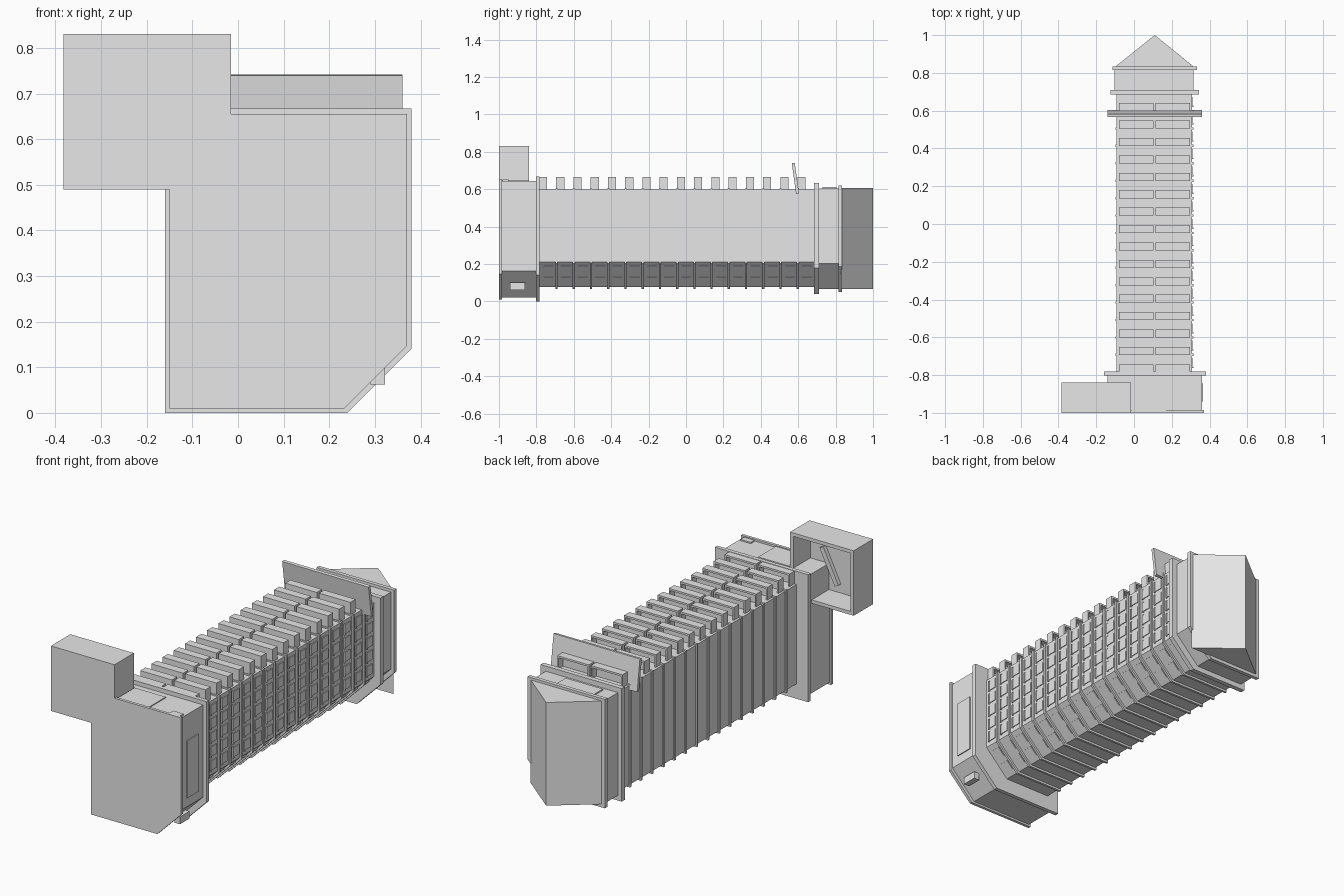
import bpy, bmesh
from math import radians
from mathutils import Matrix, Vector

cube = bpy.data.objects.get("Cube")
if cube:
    bpy.data.objects.remove(cube)

# One plain grey for the whole model
grey = bpy.data.materials.new("plain_grey")
grey.use_nodes = True
colour = (0.8, 0.8, 0.8, 1)
grey.diffuse_color = colour
grey.node_tree.nodes["Principled BSDF"].inputs["Base Color"].default_value = colour

FLOORS = 16
PITCH = 0.0922
FIRST = -0.785


def finish(name, bm):
    bmesh.ops.recalc_face_normals(bm, faces=bm.faces)
    mesh = bpy.data.meshes.new(name)
    bm.to_mesh(mesh)
    bm.free()
    mesh.materials.append(grey)
    ob = bpy.data.objects.new(name, mesh)
    bpy.context.collection.objects.link(ob)
    return ob


def add_box(bm, x, y, z, matrix=Matrix()):
    """Box given by (low, high) ranges."""
    size = Vector([r[1] - r[0] for r in (x, y, z)])
    mid = Vector([(r[1] + r[0]) / 2 for r in (x, y, z)])
    bmesh.ops.create_cube(bm, size=1, matrix=matrix @ Matrix.Translation(mid) @ Matrix.Diagonal(size).to_4x4())


def box(name, x, y, z, matrix=Matrix()):
    bm = bmesh.new()
    add_box(bm, x, y, z, matrix)
    return finish(name, bm)


def extrude(name, outline, y):
    """Extrude an x-z or x-y-z outline along y."""
    bm = bmesh.new()
    face = bm.faces.new([bm.verts.new((px, y[0], pz)) for px, pz in outline])
    out = bmesh.ops.extrude_face_region(bm, geom=[face])["geom"]
    moved = [v for v in out if isinstance(v, bmesh.types.BMVert)]
    bmesh.ops.translate(bm, verts=moved, vec=(0, y[1] - y[0], 0))
    return finish(name, bm)


def section(name, x, y, z, cut):
    """Tower slice with its lower +x corner cut off."""
    outline = [(x[0], z[0]), (x[1] - cut, z[0]), (x[1], z[0] + cut), (x[1], z[1]), (x[0], z[1])]
    return extrude(name, outline, y)


def repeat(ob, count=FLOORS):
    mod = ob.modifiers.new("floors", "ARRAY")
    mod.count = count
    mod.use_relative_offset = False
    mod.use_constant_offset = True
    mod.constant_offset_displace = (0, PITCH, 0)


# Main tower sections along y
section("base_plate", (-0.15, 0.37), (-1, -0.985), (0.01, 0.655), 0.137)
section("base_block", (-0.14, 0.36), (-0.99, -0.79), (0.02, 0.645), 0.142)
section("base_cornice", (-0.16, 0.38), (-0.803, -0.782), (0, 0.667), 0.14)
section("tower_shaft", (-0.092, 0.307), (-0.79, 0.70), (0.077, 0.598), 0.133)
section("upper_cornice", (-0.125, 0.345), (0.685, 0.71), (0.04, 0.632), 0.138)
section("top_storey", (-0.103, 0.315), (0.70, 0.825), (0.067, 0.605), 0.135)
section("eaves", (-0.115, 0.333), (0.815, 0.835), (0.05, 0.62), 0.137)

# Gable roof with its ridge along z
bm = bmesh.new()
tri = bm.faces.new([bm.verts.new(p) for p in
                    ((-0.103, 0.83, 0.067), (0.32, 0.83, 0.067), (0.11, 1, 0.067))])
out = bmesh.ops.extrude_face_region(bm, geom=[tri])["geom"]
bmesh.ops.translate(bm, verts=[v for v in out if isinstance(v, bmesh.types.BMVert)], vec=(0, 0, 0.54))
finish("gable_roof", bm)

# Floor bands
band = section("floor_bands", (-0.098, 0.315), (FIRST + PITCH - 0.006, FIRST + PITCH + 0.006),
               (0.066, 0.605), 0.136)
repeat(band, FLOORS - 1)

# Open balcony trays, two to a floor
bm = bmesh.new()
y0, y1, wall = FIRST - 0.001, FIRST + 0.042, 0.008
for left, right in ((-0.08, 0.103), (0.115, 0.297)):
    add_box(bm, (left, right), (y0, y0 + wall), (0.59, 0.665))
    add_box(bm, (left, right), (y0, y1), (0.655, 0.665))
    for edge in (left, right - wall):
        add_box(bm, (edge, edge + wall), (y0, y1), (0.59, 0.665))
repeat(finish("balconies", bm))

# Shallow windows on the +x wall and on the angled wall
bm = bmesh.new()
for i in range(5):
    z = 0.235 + i * 0.073
    add_box(bm, (0.305, 0.311), (FIRST + 0.025, FIRST + 0.075), (z, z + 0.05))
    add_box(bm, (0.305, 0.314), (FIRST + 0.022, FIRST + 0.029), (z - 0.004, z + 0.054))
tilt = Matrix.Translation((0.2405, 0, 0.1435)) @ Matrix.Rotation(radians(45), 4, "Y")
for z in (-0.065, 0.015):
    add_box(bm, (-0.002, 0.005), (FIRST + 0.025, FIRST + 0.075), (z, z + 0.05), tilt)
repeat(finish("side_windows", bm))

# Leaning sign board near the top
lean = Matrix.Translation((0.11, 0.585, 0.658)) @ Matrix.Rotation(radians(8), 4, "X")
box("leaning_board", (-0.25, 0.25), (-0.008, 0.008), (-0.083, 0.083), lean)

# Thin panels on the top storey and the base
box("top_storey_panel", (-0.03, 0.185), (0.73, 0.805), (0.60, 0.612))
box("base_side_panel", (0.355, 0.365), (-0.94, -0.845), (0.21, 0.51))
box("base_top_panel", (-0.01, 0.17), (-0.985, -0.84), (0.64, 0.65))
box("base_small_panel", (0.29, 0.35), (-0.98, -0.95), (0.64, 0.652))
box("base_foot_block", (0.29, 0.322), (-0.94, -0.86), (0.062, 0.10))

# Side annex, hollow and open towards +y
bm = bmesh.new()
ax, ay, az, t = (-0.383, -0.015), (-1, -0.84), (0.49, 0.83), 0.018
add_box(bm, ax, (ay[0], ay[0] + t), az)
add_box(bm, ax, ay, (az[0], az[0] + t))
add_box(bm, ax, ay, (az[1] - t, az[1]))
add_box(bm, (ax[0], ax[0] + t), ay, az)
add_box(bm, (ax[1] - t, ax[1]), ay, az)
finish("annex_shell", bm)

# Slanting bar inside the annex
slant = Matrix.Translation((-0.155, -0.973, 0.64)) @ Matrix.Rotation(radians(26), 4, "Y")
box("annex_bar", (-0.012, 0.012), (-0.012, 0.012), (-0.1, 0.1), slant)
